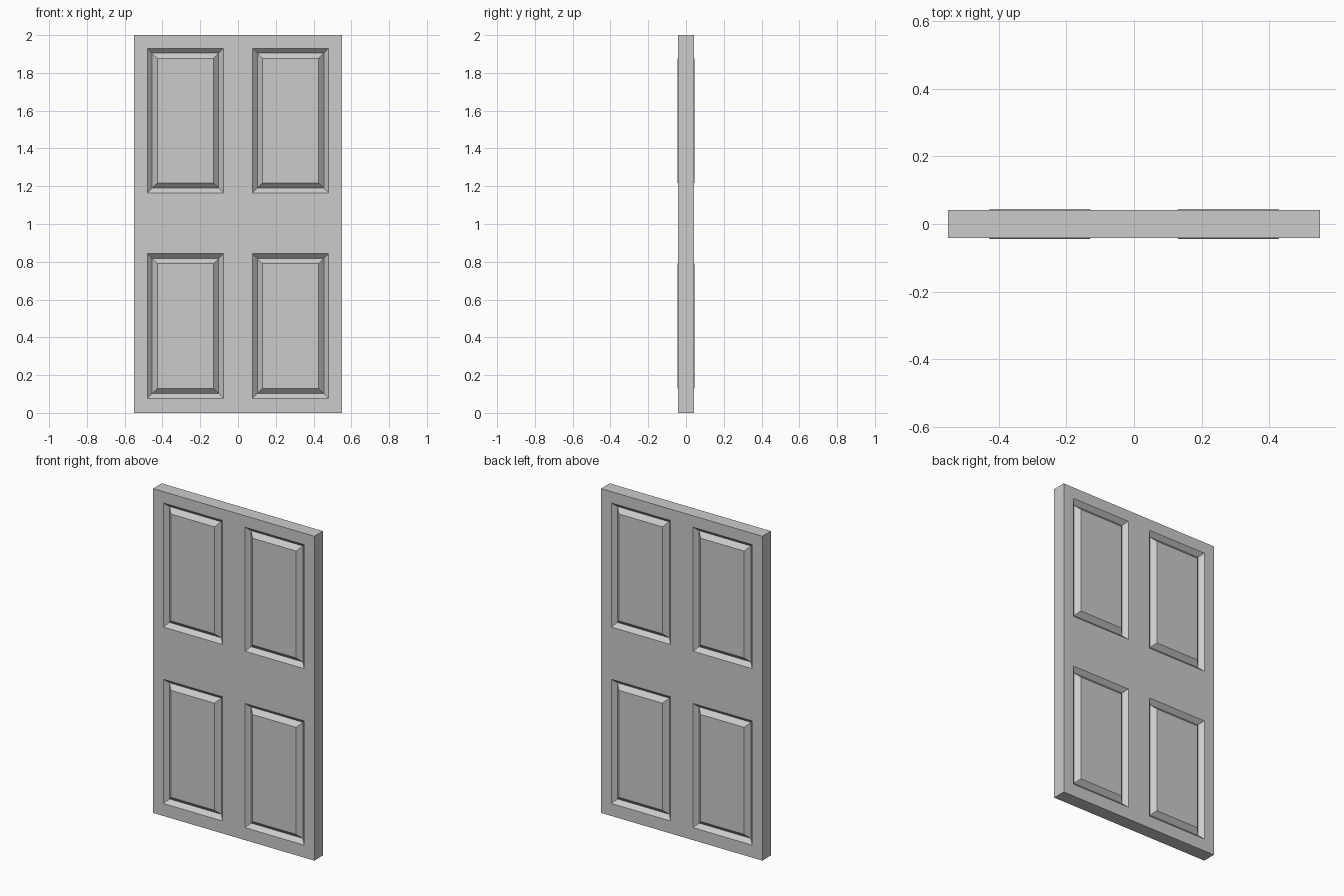
import bpy, bmesh
from mathutils import Vector

if "Cube" in bpy.data.objects:
    bpy.data.objects.remove(bpy.data.objects["Cube"])

HALF = 0.042                                   # half thickness of the slab
XS = [-0.55, -0.48, -0.077, 0.077, 0.48, 0.55]  # stile and panel edges
ZS = [0.0, 0.077, 0.843, 1.165, 1.93, 2.0]      # rail and panel edges

bm = bmesh.new()

# front face as a grid of stiles, rails and panel openings
verts = [[bm.verts.new((x, -HALF, z)) for x in XS] for z in ZS]
panels = []
for r in range(5):
    for c in range(5):
        f = bm.faces.new((verts[r][c], verts[r][c + 1],
                          verts[r + 1][c + 1], verts[r + 1][c]))
        if r in (1, 3) and c in (1, 3):
            panels.append(f)

# slab edges, run back to the middle plane
rim = [e for e in bm.edges if e.is_boundary]
ext = bmesh.ops.extrude_edge_only(bm, edges=rim)
for v in ext["geom"]:
    if isinstance(v, bmesh.types.BMVert):
        v.co.y = 0.0

# sunken moulding, then raised and bevelled field on each panel
bm.normal_update()
bmesh.ops.inset_individual(bm, faces=panels, thickness=0.025, depth=-0.025,
                           use_even_offset=True)
bm.normal_update()
bmesh.ops.inset_individual(bm, faces=panels, thickness=0.028, depth=0.027,
                           use_even_offset=True)

# mirror to the back face
geom = bm.verts[:] + bm.edges[:] + bm.faces[:]
dup = bmesh.ops.duplicate(bm, geom=geom)["geom"]
for v in dup:
    if isinstance(v, bmesh.types.BMVert):
        v.co.y = -v.co.y
bmesh.ops.remove_doubles(bm, verts=bm.verts[:], dist=1e-5)
bmesh.ops.recalc_face_normals(bm, faces=bm.faces[:])

mesh = bpy.data.meshes.new("panel_door")
bm.to_mesh(mesh)
bm.free()
door = bpy.data.objects.new("panel_door", mesh)
bpy.context.collection.objects.link(door)
